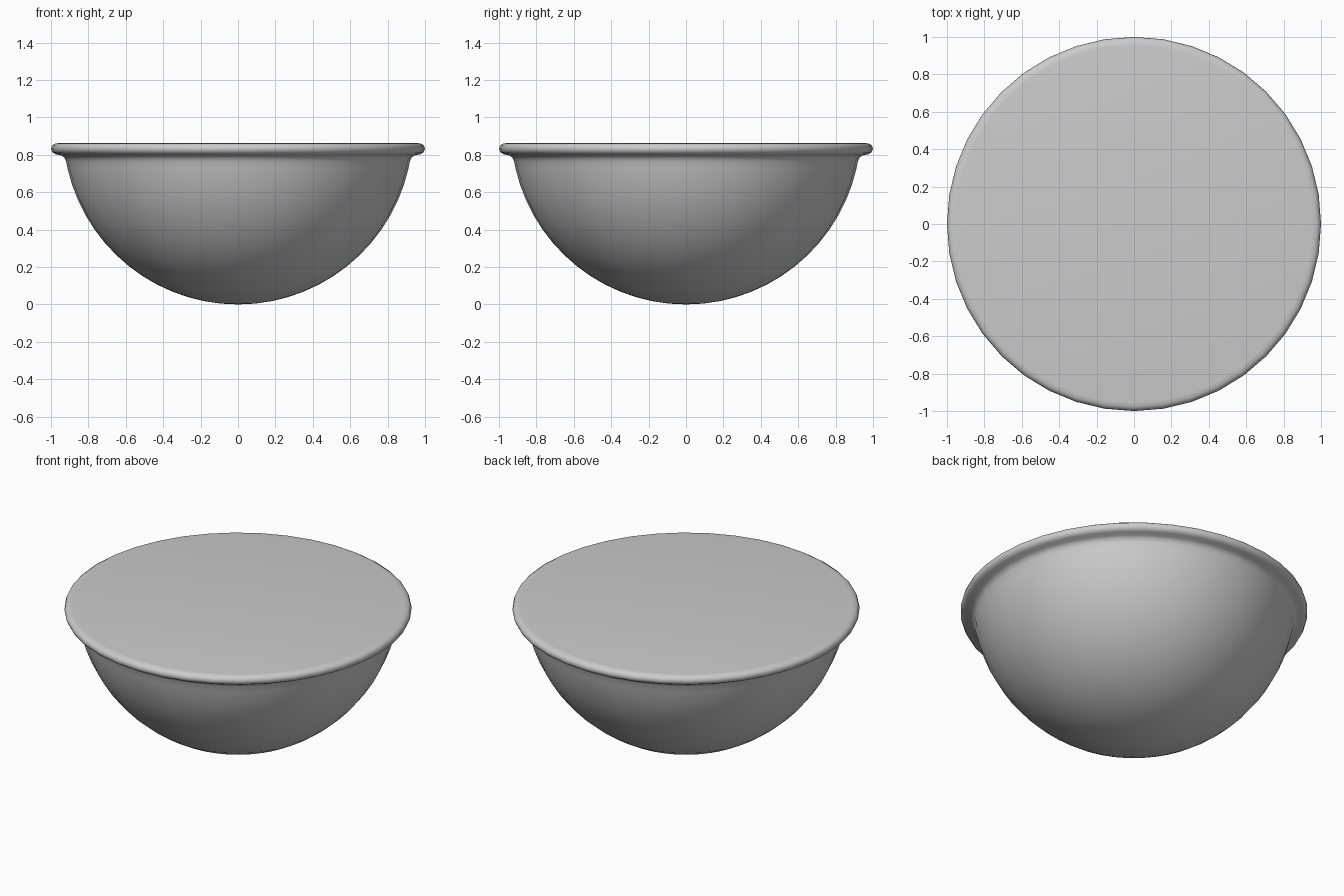
import bpy, bmesh, math

if "Cube" in bpy.data.objects:
    bpy.data.objects.remove(bpy.data.objects["Cube"])

SEGMENTS = 40
R = 0.935  # radius of the round belly

# Belly arc, from the bottom pole up to below the rim
profile = []
for i in range(1, 15):
    a = math.radians(77.0) * i / 14
    profile.append((R * math.sin(a), R * (1 - math.cos(a))))

# Flared neck and rolled rim
profile += [(0.919, 0.765), (0.928, 0.785), (0.945, 0.797), (0.975, 0.803),
            (0.992, 0.813), (1.0, 0.832), (0.994, 0.850), (0.978, 0.860),
            (0.955, 0.863)]

bm = bmesh.new()
rings = []
for r, z in profile:
    rings.append([bm.verts.new((r * math.cos(2 * math.pi * k / SEGMENTS),
                                r * math.sin(2 * math.pi * k / SEGMENTS), z))
                  for k in range(SEGMENTS)])
pole = bm.verts.new((0, 0, 0))
for k in range(SEGMENTS):
    n = (k + 1) % SEGMENTS
    bm.faces.new((pole, rings[0][n], rings[0][k]))
    for low, high in zip(rings, rings[1:]):
        bm.faces.new((low[k], low[n], high[n], high[k]))

# Flat closed top
bm.faces.new(rings[-1])
bmesh.ops.recalc_face_normals(bm, faces=bm.faces)

mesh = bpy.data.meshes.new("bowl")
bm.to_mesh(mesh)
bm.free()
bowl = bpy.data.objects.new("bowl", mesh)
bpy.context.collection.objects.link(bowl)
bpy.context.view_layer.objects.active = bowl
bowl.select_set(True)
bpy.ops.object.shade_smooth_by_angle(angle=math.radians(50))
